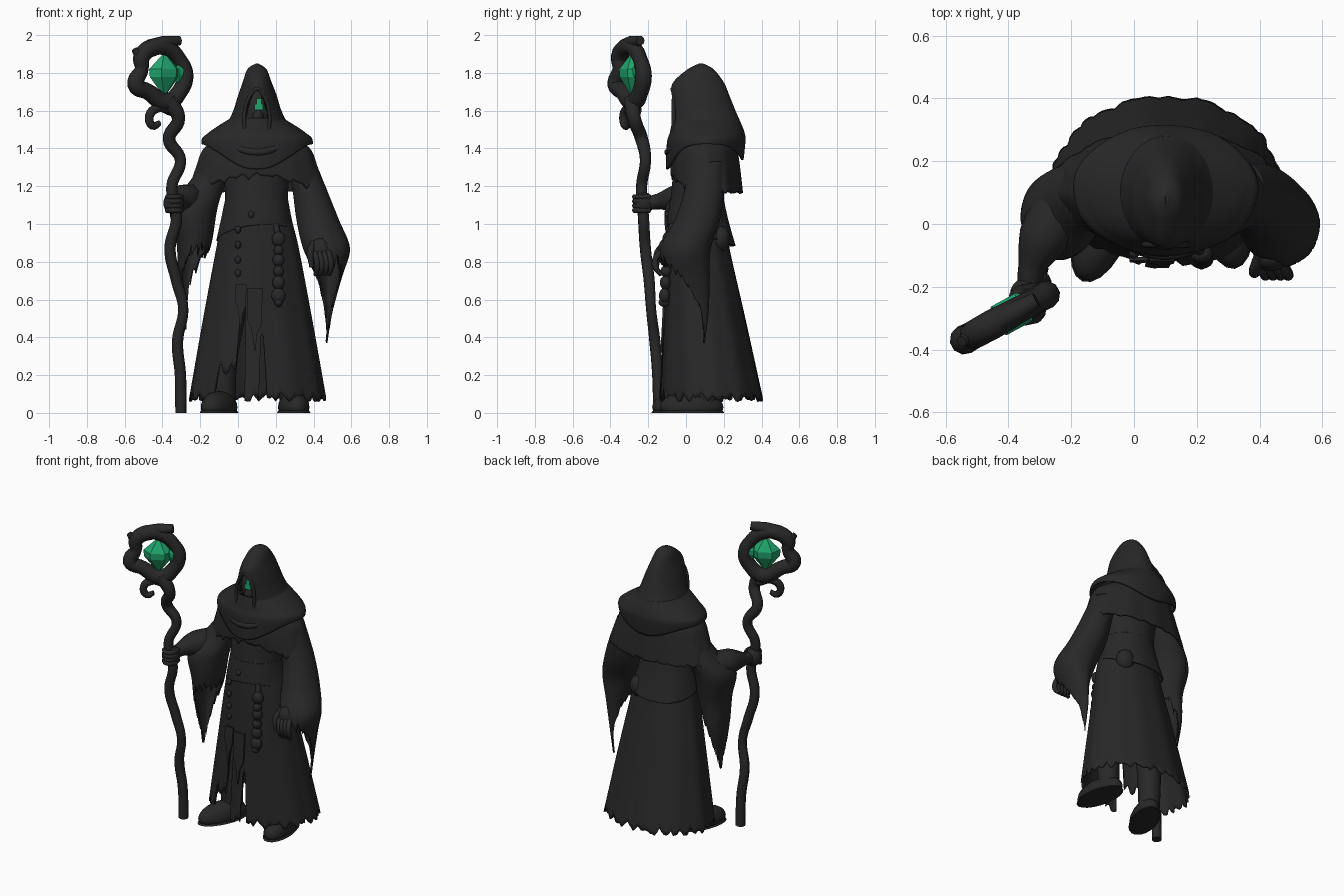
import bpy, bmesh, math, random
from mathutils import Vector

if "Cube" in bpy.data.objects:
    bpy.data.objects.remove(bpy.data.objects["Cube"])
random.seed(4)


def material(name, rgb):
    m = bpy.data.materials.new(name)
    m.diffuse_color = (*rgb, 1)
    m.use_nodes = True
    m.node_tree.nodes["Principled BSDF"].inputs["Base Color"].default_value = m.diffuse_color
    return m


DARK = material("charcoal cloth", (0.021, 0.021, 0.021))
GREEN = material("emerald glow", (0.015, 0.38, 0.155))


def finish(ob, mat=DARK, angle=50):
    ob.data.materials.clear()
    ob.data.materials.append(mat)
    bpy.ops.object.select_all(action='DESELECT')
    ob.select_set(True)
    bpy.context.view_layer.objects.active = ob
    if angle:
        bpy.ops.object.shade_smooth_by_angle(angle=math.radians(angle))
    return ob


def from_bmesh(name, bm, mat=DARK, angle=50):
    bmesh.ops.recalc_face_normals(bm, faces=bm.faces)
    me = bpy.data.meshes.new(name)
    bm.to_mesh(me)
    bm.free()
    ob = bpy.data.objects.new(name, me)
    bpy.context.collection.objects.link(ob)
    return finish(ob, mat, angle)


def rag(a):
    return 0.5 + 0.22 * math.sin(19 * a) + 0.28 * math.sin(31 * a + 1) + random.uniform(-.25, .25)


def ring_at(rings, t):
    """Smoothly interpolated ring (z, x0, x1, y0, y1) at t in 0..1."""
    f = min(max(t, 0), 1) * (len(rings) - 1)
    i = min(int(f), len(rings) - 2)
    u = f - i
    p = [rings[min(max(i + k, 0), len(rings) - 1)] for k in (-1, 0, 1, 2)]
    return [0.5 * (2*b + (c - a)*u + (2*a - 5*b + 4*c - d)*u*u + (3*b - a - 3*c + d)*u**3)
            for a, b, c, d in zip(*p)]


def drape(name, rings, hem=lambda a: 1, n=96, rows=28, ripple=0, folds=9, thick=.012, hole=None):
    """Cloth lofted through elliptical rings, cut at hem(angle)."""
    bm = bmesh.new()
    ang = [2 * math.pi * j / n for j in range(n)]
    ends = [hem(a) for a in ang]
    grid = []
    for i in range(rows + 1):
        row = []
        for a, h in zip(ang, ends):
            t = i / rows * h
            z, x0, x1, y0, y1 = ring_at(rings, t)
            w = 1 + ripple * t * math.sin(folds * a + .7)
            row.append(bm.verts.new(((x0 + x1)/2 + (x1 - x0)/2*w*math.cos(a),
                                     (y0 + y1)/2 + (y1 - y0)/2*w*math.sin(a), z)))
        grid.append(row)
    for i in range(rows):
        for j in range(n):
            k = (j + 1) % n
            f = bm.faces.new((grid[i][j], grid[i][k], grid[i+1][k], grid[i+1][j]))
            if hole and hole(f.calc_center_median()):
                bm.faces.remove(f)
    ob = from_bmesh(name, bm)
    m = ob.modifiers.new("thickness", 'SOLIDIFY')
    m.thickness = thick
    m.offset = -1
    return ob


def tube(name, pts, r, closed=False, res=5):
    """Round tube through points (x, y, z[, radius scale])."""
    cu = bpy.data.curves.new(name, 'CURVE')
    cu.dimensions = '3D'
    cu.bevel_depth, cu.bevel_resolution, cu.resolution_u = r, 3, res
    cu.use_fill_caps = True
    s = cu.splines.new('BEZIER')
    s.bezier_points.add(len(pts) - 1)
    s.use_cyclic_u = closed
    for b, p in zip(s.bezier_points, pts):
        b.co = p[:3]
        b.radius = p[3] if len(p) > 3 else 1
        b.handle_left_type = b.handle_right_type = 'AUTO'
    ob = bpy.data.objects.new(name, cu)
    bpy.context.collection.objects.link(ob)
    bpy.ops.object.select_all(action='DESELECT')
    ob.select_set(True)
    bpy.context.view_layer.objects.active = ob
    bpy.ops.object.convert(target='MESH')
    return finish(bpy.context.object)


def ball(name, c, r, rot=0, floor=False):
    bm = bmesh.new()
    bmesh.ops.create_uvsphere(bm, u_segments=20, v_segments=12, radius=1)
    for v in bm.verts:
        x, y, z = v.co.x * r[0], v.co.y * r[1], v.co.z * r[2]
        v.co = (c[0] + x*math.cos(rot) - y*math.sin(rot), c[1] + x*math.sin(rot) + y*math.cos(rot), c[2] + z)
        if floor:
            v.co.z = max(v.co.z, 0)
    return from_bmesh(name, bm)


# Robe: torso flaring to a ragged hem, open over the left leg
def robe_hem(a):
    q = .1 + .355 * math.cos(a)
    if math.sin(a) < 0:
        if -.015 < q < .03:
            return .69
        if -.12 < q <= -.015:
            return .90 - .03 * rag(a)
        if .12 < q < .145:
            return .80
    return 1 - .04 * rag(a)


drape("robe", [(1.34, -.08, .28, -.06, .22), (1.1, -.07, .265, -.085, .2), (.9, -.11, .315, -.1, .225),
               (.5, -.185, .39, -.115, .315), (.06, -.262, .467, -.14, .412)], robe_hem, 150, 40, .012, 11)
drape("waist_wrap", [(1.13, -.068, .265, -.085, .2), (1.02, -.09, .285, -.1, .225), (.88, -.12, .32, -.11, .265)],
      lambda a: .78 + .2 * math.sin(a - .3), ripple=.015, folds=6)

# Shoulder cape and mantle
drape("cape", [(1.47, -.08, .28, -.05, .25), (1.40, -.18, .38, -.07, .27), (1.3, -.22, .42, -.08, .285),
               (1.16, -.265, .465, -.075, .30)],
      lambda a: 1 - .2 * max(0, -math.sin(a)) ** 2 - .07 * rag(a), ripple=.015, folds=12)
drape("mantle", [(1.56, -.04, .24, -.07, .28), (1.485, -.155, .355, -.085, .31), (1.43, -.195, .395, -.1, .315),
                 (1.29, -.15, .35, -.105, .30)],
      lambda a: .69 + (.31 if math.sin(a) < 0 else .18) * abs(math.sin(a)) ** 3, ripple=.01, folds=7)
tube("collar_fold", [(-.1, .02, 1.46), (-.02, -.06, 1.41), (.1, -.095, 1.38), (.22, -.06, 1.41), (.3, .02, 1.46)], .02)


# Hood with a pointed face opening
def arch(z):
    return .066 * max(0, min(1, (1.715 - z) / .12)) ** .6


drape("hood", [(1.85, .095, .105, .07, .09), (1.82, .05, .15, .01, .145), (1.75, .025, .178, -.068, .2),
               (1.68, 0, .205, -.08, .23), (1.6, -.025, .23, -.08, .262), (1.52, -.065, .27, -.075, .295),
               (1.45, -.13, .33, -.08, .305)], n=120, rows=40, thick=.02,
      hole=lambda c: c.y < .05 and 1.5 < c.z and abs(c.x - .1) < arch(c.z))
rim = [(1.5, .064), (1.57, .067), (1.64, .055), (1.69, .028)]
tube("hood_rim", [(.1 - w, -.066, z) for z, w in rim] + [(.1, -.073, 1.715)]
     + [(.1 + w, -.066, z) for z, w in rim[::-1]], .01)

# Masked face with one glowing, notched eye
ball("face", (.1, .035, 1.6), (.085, .075, .13))
ball("mask_snout", (.105, -.02, 1.56), (.033, .04, .05))
for cx, cz, sx, sz in ((.112, 1.65, .026, .03), (.11, 1.619, .044, .032)):
    bm = bmesh.new()
    bmesh.ops.create_cube(bm, size=1)
    for v in bm.verts:
        v.co = Vector((cx + v.co.x * sx, -.045 + v.co.y * .02, cz + v.co.z * sz))
    from_bmesh("eye", bm, GREEN, 0)

# Sleeves with long torn points
drape("right_sleeve", [(1.33, .26, .41, .02, .2), (1.17, .29, .475, -.01, .2), (1.02, .31, .535, -.06, .18),
                       (.87, .345, .592, -.135, .13), (.72, .41, .55, -.1, .125), (.55, .44, .505, 0, .12),
                       (.37, .465, .475, .08, .1)],
      lambda a: .52 + .43 * (.5 + .5 * math.cos(a - 1.2)) ** 2 + .08 * rag(a), 84, 30, .01, 8)
drape("left_sleeve", [(1.34, -.17, .0, .02, .2), (1.2, -.275, -.07, -.03, .2), (1.08, -.36, -.11, -.11, .17),
                      (.9, -.325, -.14, -.1, .14), (.7, -.315, -.2, -.06, .12), (.44, -.285, -.26, 0, .05)],
      lambda a: .58 + .36 * (.5 + .5 * math.cos(a - 2.6)) ** 2 + .08 * rag(a), 84, 30, .01, 8)
tube("left_forearm", [(-.24, .04, 1.12, 2.3), (-.29, -.05, 1.13, 2), (-.325, -.14, 1.12, 1.1), (-.335, -.2, 1.11, .9)], .04)

# Hands
ball("left_fist", (-.34, -.225, 1.11), (.055, .055, .06))
for i in range(4):
    z = 1.072 + .024 * i
    tube("left_finger", [(-.31, -.19, z), (-.305, -.25, z), (-.34, -.272, z), (-.378, -.245, z)], .014)
ball("right_palm", (.435, -.11, .85), (.055, .04, .075))
for i in range(4):
    x = .40 + .024 * i
    tube("right_finger", [(x, -.12, .86), (x + .015, -.16, .82), (x + .02, -.16, .77), (x + .01, -.13, .73, .7)], .016)
tube("right_thumb", [(.40, -.1, .9), (.383, -.15, .85), (.39, -.155, .77, .7)], .018)

# Legs and boots
for side, foot, knee, rot in (("left", (-.1, -.02), (-.03, .08), -.38), ("right", (.295, .03), (.2, .1), .15)):
    ball(side + "_boot", (*foot, .03), (.08, .17, .085), rot, True)
    ball(side + "_sole", (*foot, .0), (.085, .175, .03), rot, True)
    ax = foot[0] - .06 * math.sin(rot)
    tube(side + "_leg", [(ax, foot[1] + .07, .05), (ax, foot[1] + .07, .25, 1.1), (*knee, .6, 1.3)], .065)

# Torn front strips
for x, top, tip, w in ((.015, .68, .42, .03), (.09, .66, .32, .04)):
    bm = bmesh.new()
    prof = [(-w, top), (w, top), (w * .9, tip + .15), (w * .3, tip + .1), (0, tip), (-w * .5, tip + .13), (-w, tip + .17)]
    f = bm.faces.new([bm.verts.new((x + dx, -.116 - (.7 - z) * .05, z)) for dx, z in prof])
    ext = bmesh.ops.extrude_face_region(bm, geom=[f])
    bmesh.ops.translate(bm, verts=[v for v in ext['geom'] if isinstance(v, bmesh.types.BMVert)], vec=(0, .012, 0))
    from_bmesh("torn_strip", bm)

# Hanging belt charms and robe fastenings
for z, r in ((.92, .036), (.86, .026), (.81, .032), (.75, .028), (.69, .034), (.62, .038), (.585, .022)):
    ball("belt_charm", (.215, -.095 - (.92 - z) * .06, z), (r, .03, r * 1.1))
tube("charm_cord", [(.2, -.07, 1.0), (.212, -.09, .93), (.217, -.11, .6)], .016)
for z in (1.05, .97, .89, .81, .74):
    ball("fastening", (.0 if z < 1 else .07, -.094, z), (.016, .016, .02))
ball("belt_pouch", (.22, .18, .92), (.06, .055, .07))

# Staff: gnarled shaft, curl and ring head
tube("staff_shaft", [(-.302, -.145, 0), (-.305, -.15, .2), (-.32, -.165, .38), (-.29, -.185, .55, .9),
                     (-.325, -.195, .7), (-.36, -.215, .87), (-.325, -.225, 1.03), (-.35, -.235, 1.2),
                     (-.305, -.215, 1.34), (-.365, -.235, 1.45, 1.15), (-.315, -.275, 1.56, 1.2),
                     (-.375, -.285, 1.66, 1.5)], .03, res=8)
HEAD = lambda x, z, r=1: (x, -.3 + (x + .415) * .55, z, r)
tube("staff_ring", [HEAD(-.375, 1.645, 1.15), HEAD(-.476, 1.70), HEAD(-.54, 1.74, 1.1), HEAD(-.51, 1.82, .85),
                    HEAD(-.51, 1.885, 1.05), HEAD(-.45, 1.935, 1.1), HEAD(-.375, 1.93), HEAD(-.31, 1.87, .9),
                    HEAD(-.28, 1.785, 1.05), HEAD(-.31, 1.70)], .043, True, 6)
tube("staff_horn", [HEAD(-.47, 1.94, 1), HEAD(-.39, 1.96, 1), HEAD(-.31, 1.972, .7)], .037)
tube("staff_spur", [HEAD(-.51, 1.87, 1), HEAD(-.548, 1.925, .5)], .034)
tube("staff_curl", [HEAD(-.345, 1.6, 1.3), HEAD(-.42, 1.615), HEAD(-.468, 1.575), HEAD(-.452, 1.52, .9),
                    HEAD(-.415, 1.535, .6)], .024)

# Faceted crystals, flattened along the plane of the ring
for name, c, w, d, h in (("crystal", HEAD(-.39, 1.79), .092, .06, .118), ("crystal_shard", HEAD(-.315, 1.80), .03, .04, .085)):
    bm = bmesh.new()

    def corner(a, k, dz):
        u, v = k * w * math.cos(a), k * d * math.sin(a)
        return bm.verts.new((c[0] + .876 * u - .482 * v, c[1] + .482 * u + .876 * v, c[2] + dz * h))
    caps = [corner(0, 0, 1), corner(0, 0, -1)]
    belts = [[corner(math.pi / 3 * j, k, dz) for j in range(6)] for dz, k in ((.25, 1.0), (-.1, .95))]
    for j in range(6):
        k = (j + 1) % 6
        bm.faces.new((caps[0], belts[0][j], belts[0][k]))
        bm.faces.new((caps[1], belts[1][k], belts[1][j]))
        bm.faces.new((belts[0][j], belts[1][j], belts[1][k], belts[0][k]))
    from_bmesh(name, bm, GREEN, 0)
